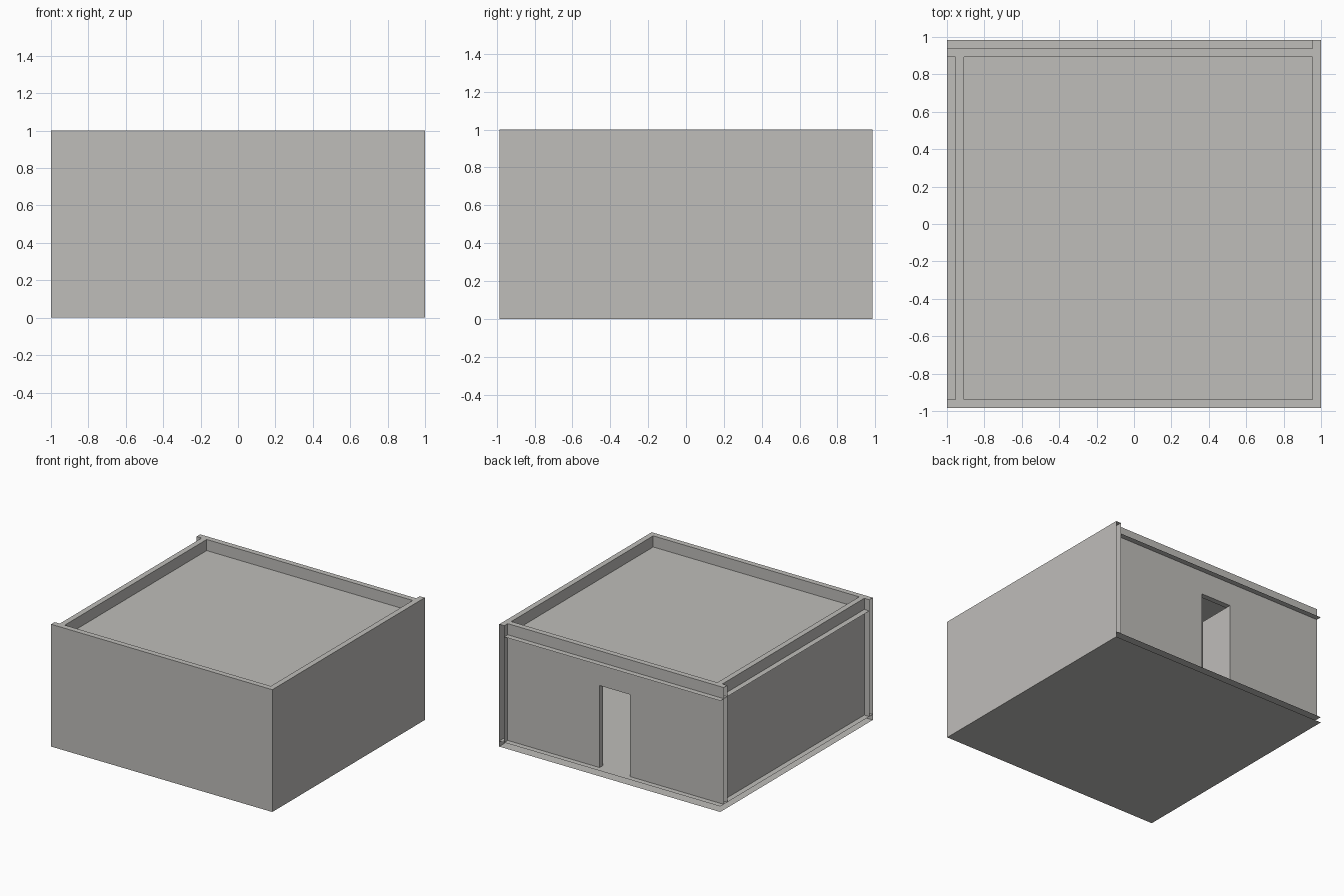
import bpy
import bmesh
from mathutils import Vector

if "Cube" in bpy.data.objects:
    bpy.data.objects.remove(bpy.data.objects["Cube"])

T = 0.0455                      # wall thickness
X, Y, H = 1.0, 0.985, 1.0       # half width, half depth, height
ROOF = 2 * T                    # roof sits this far below the parapet top
DOOR = (-0.15, 0.123, 0.716)    # left, right and head of the doorway

plaster = bpy.data.materials.new("warm grey plaster")
plaster.diffuse_color = (0.52, 0.51, 0.49, 1)
plaster.use_nodes = True
plaster.node_tree.nodes["Principled BSDF"].inputs["Base Color"].default_value = plaster.diffuse_color


def panel(axis, pos, u, v, facing):
    """Flat rectangle across an axis; u and v span the other two axes in order."""
    pts = []
    for a, b in ((u[0], v[0]), (u[1], v[0]), (u[1], v[1]), (u[0], v[1])):
        p = [a, b]
        p.insert(axis, pos)
        pts.append(Vector(p))
    normal = (pts[1] - pts[0]).cross(pts[2] - pts[1])
    return pts if normal[axis] * facing > 0 else pts[::-1]


def build(name, panels):
    bm = bmesh.new()
    for pts in panels:
        bm.faces.new([bm.verts.new(p) for p in pts])
    bmesh.ops.remove_doubles(bm, verts=bm.verts, dist=1e-5)
    mesh = bpy.data.meshes.new(name)
    bm.to_mesh(mesh)
    bm.free()
    mesh.materials.append(plaster)
    obj = bpy.data.objects.new(name, mesh)
    bpy.context.collection.objects.link(obj)
    return obj


full_x, full_y = (-X, X), (-Y, Y)
xr, yf = X - T, -Y + T          # inner faces of right and front walls
yb, xl = Y - T, -X + T          # outer faces of back and left walls

# Floor skins and the roof sheet, which project as ledges at the back and left
build("floor", [panel(2, 0, full_x, full_y, -1), panel(2, T, full_x, full_y, 1)])
build("roof", [panel(2, H - ROOF, (-X, xr), (yf, Y), 1)])

# Open-ended hollow walls with a capped top
build("front_wall", [
    panel(1, -Y, full_x, (0, H), -1),
    panel(1, yf, (-X, xr), (T, H), 1),
    panel(2, H, (-X, xr), (-Y, yf), 1)])
build("right_wall", [
    panel(0, X, full_y, (0, H), 1),
    panel(0, xr, (yf, Y), (T, H), -1),
    panel(2, H, (xr, X), full_y, 1)])
build("left_wall", [
    panel(0, xl, (yf, yb - T), (T, H), -1),
    panel(0, xl + T, (yf, yb - T), (T, H), 1),
    panel(2, H, (xl, xl + T), (yf, yb - T), 1)])

# Back wall: both skins leave a doorway, lined by jambs and a head
d0, d1, dh = DOOR
back = [panel(2, H, (-X, xr), (yb - T, yb), 1)]
for y, facing in ((yb, 1), (yb - T, -1)):
    back += [panel(1, y, (-X, d0), (T, dh), facing),
             panel(1, y, (d1, xr), (T, dh), facing),
             panel(1, y, (-X, d0), (dh, H), facing),
             panel(1, y, (d0, d1), (dh, H), facing),
             panel(1, y, (d1, xr), (dh, H), facing)]
back += [panel(0, d0, (yb - T, yb), (T, dh), 1),
         panel(0, d1, (yb - T, yb), (T, dh), -1),
         panel(2, dh, (d0, d1), (yb - T, yb), -1)]
build("back_wall", back)

# Door leaf swung open into the room
y1 = yb - T
y0 = y1 - (d1 - d0)
w0 = d0 - 0.02
build("door_leaf", [
    panel(0, d0, (y0, y1), (T, dh), 1),
    panel(0, w0, (y0, y1), (T, dh), -1),
    panel(1, y0, (w0, d0), (T, dh), -1),
    panel(2, dh, (w0, d0), (y0, y1), 1)])
